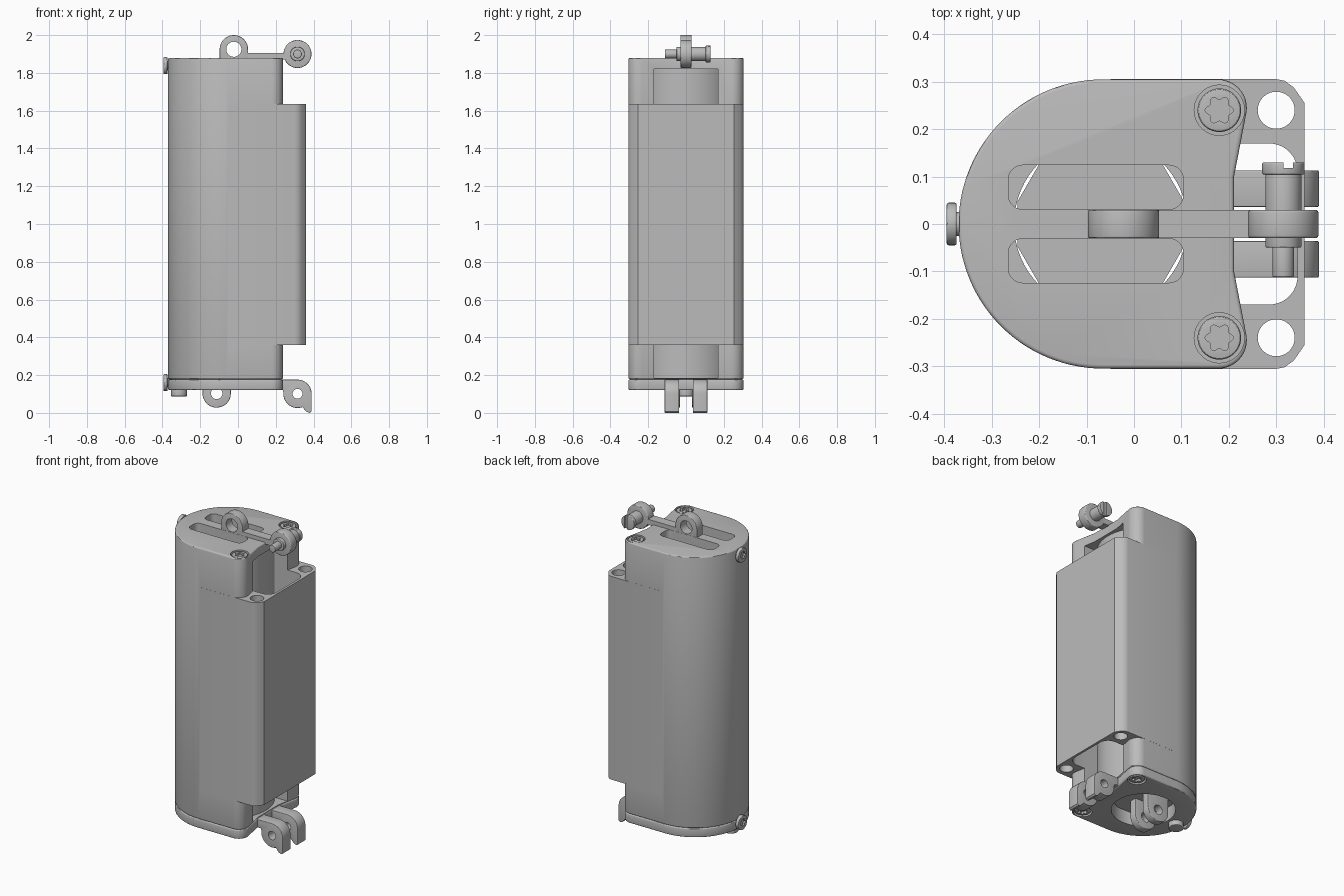
import bpy, bmesh
from math import cos, sin, pi, radians

if "Cube" in bpy.data.objects:
    bpy.data.objects.remove(bpy.data.objects["Cube"])

grey = bpy.data.materials.new("plain grey")
grey.use_nodes = True
grey.diffuse_color = (0.5, 0.5, 0.5, 1)
grey.node_tree.nodes["Principled BSDF"].inputs["Base Color"].default_value = (0.5, 0.5, 0.5, 1)


def arc(cx, cy, r, a0=0, a1=360, n=40):
    """Points on an arc; a full turn leaves out the repeated last point."""
    last = n if abs(a1 - a0) == 360 else n - 1
    angles = [radians(a0 + (a1 - a0) * i / last) for i in range(n)]
    return [(cx + r * cos(a), cy + r * sin(a)) for a in angles]


def prism(name, pts, lo, hi, axis="Z", bevel=0.0):
    """Extrude a closed profile along an axis, with optional rounded end rims."""
    place = {"Z": lambda a, b, h: (a, b, h),
             "Y": lambda a, b, h: (a, h, b),
             "X": lambda a, b, h: (h, a, b)}[axis]
    bm = bmesh.new()
    rings = [[bm.verts.new(place(a, b, h)) for a, b in pts] for h in (lo, hi)]
    caps = [bm.faces.new(ring) for ring in rings]
    rims = [e for f in caps for e in f.edges]
    for i in range(len(pts)):
        j = (i + 1) % len(pts)
        bm.faces.new((rings[0][i], rings[0][j], rings[1][j], rings[1][i]))
    bmesh.ops.recalc_face_normals(bm, faces=bm.faces)
    if bevel:
        bmesh.ops.bevel(bm, geom=rims, offset=bevel, segments=3, profile=0.5,
                        affect="EDGES")
    mesh = bpy.data.meshes.new(name)
    bm.to_mesh(mesh)
    bm.free()
    mesh.materials.append(grey)
    ob = bpy.data.objects.new(name, mesh)
    bpy.context.collection.objects.link(ob)
    smooth(ob)
    return ob


def smooth(ob):
    ob.data.shade_smooth()
    ob.data.set_sharp_from_angle(angle=radians(30))


def combine(ob, others, operation="DIFFERENCE"):
    """Apply booleans and remove the helper objects."""
    for other in others:
        other.hide_render = True
        mod = ob.modifiers.new("cut", "BOOLEAN")
        mod.operation, mod.solver, mod.object = operation, "EXACT", other
        bpy.context.view_layer.objects.active = ob
        bpy.ops.object.modifier_apply(modifier=mod.name)
        bpy.data.objects.remove(other)
    smooth(ob)
    return ob


def star(cx, cy, r):
    """Six-lobed driver recess outline."""
    return [(cx + r * (1 + 0.16 * cos(6 * t)) * cos(t),
             cy + r * (1 + 0.16 * cos(6 * t)) * sin(t))
            for t in (2 * pi * i / 48 for i in range(48))]


def rounded_slot(x0, x1, y0, y1, r):
    return (arc(x1 - r, y1 - r, r, 0, 90, 8) + arc(x0 + r, y1 - r, r, 90, 180, 8)
            + arc(x0 + r, y0 + r, r, 180, 270, 8) + arc(x1 - r, y0 + r, r, 270, 360, 8))


def mirrored(half):
    return half + [(x, -y) for x, y in reversed(half)]


BORE_X, BORE_R = -0.07, 0.183
SCREW_X, SCREW_Y = 0.18, 0.24
SIDES = (-1, 1)

# D-shaped outline with a waisted flat side
outline = mirrored([(0.211, 0.1)] + arc(0.178, 0.245, 0.06, -10, 90, 12)
                   + arc(-0.065, 0, 0.305, 90, 177, 28))

# Main housing with its projecting rectangular block
housing = prism("housing", outline, 0.178, 1.88, bevel=0.008)
block = prism("block", mirrored([(-0.05, 0.3055), (0.3, 0.3055), (0.318, 0.302),
                                 (0.337, 0.288), (0.36, 0.255)][::-1]), 0.36, 1.635)
combine(housing, [block], "UNION")

cuts = [prism("bore_cut", arc(BORE_X, 0, BORE_R, n=64), 0.1, 1.82)]
cuts.append(prism("channel_cut", mirrored(arc(0.285, 0.11, 0.06, 0, 90, 10)
                                          + [(0.05, 0.17)]), 0.185, 1.82))
for s in SIDES:
    y0, y1 = sorted((s * 0.031, s * 0.124))
    cuts.append(prism("slot_cut", rounded_slot(-0.265, 0.104, y0, y1, 0.03), 1.75, 1.95))
    cuts.append(prism("mount_cut", arc(0.3, s * 0.24, 0.039), 0.2, 1.8))
    cuts.append(prism("screw_cut", arc(SCREW_X, s * SCREW_Y, 0.053), 1.85, 1.95))
combine(housing, cuts)

# Bottom cap
cap = prism("bottom_cap", outline, 0.12, 0.178, bevel=0.008)
combine(cap, [prism("bore_cut", arc(BORE_X, 0, BORE_R, n=64), 0.0, 0.3)]
        + [prism("screw_cut", arc(SCREW_X, s * SCREW_Y, 0.053), 0.05, 0.148) for s in SIDES])

# Inner sleeve and core
sleeve = prism("inner_sleeve", arc(BORE_X, 0, 0.265, n=64), 0.18, 1.825)
combine(sleeve, [prism("bore_cut", arc(BORE_X, 0, BORE_R, n=64), 0.1, 1.9)])
prism("inner_core", arc(BORE_X, 0, BORE_R - 0.001, 15, 375, 12), 0.2, 1.79)

# Cap screws with lobed recesses, top and bottom
for s in SIDES:
    for lo, hi, r0, r1, place in ((1.845, 1.877, 1.862, 1.9, "top"),
                                  (0.123, 0.155, 0.1, 0.138, "bottom")):
        side = "left" if s > 0 else "right"
        screw = prism(f"{place}_screw_{side}", arc(SCREW_X, s * SCREW_Y, 0.046),
                      lo, hi, bevel=0.005)
        combine(screw, [prism("star_cut", star(SCREW_X, s * SCREW_Y, 0.026), r0, r1)])

# Side screws on the curved wall
for z, place in ((1.838, "upper"), (0.16, "lower")):
    screw = prism(f"{place}_side_screw", arc(0, z, 0.045), -0.395, -0.374, "X", 0.004)
    combine(screw, [prism("star_cut", star(0, z, 0.022), -0.45, -0.383, "X")])
    prism(f"{place}_side_screw_shank", arc(0, z, 0.025), -0.38, -0.34, "X")

# Top eye, arm and end ring
eye = prism("top_eye", arc(-0.022, 1.925, 0.075, 0, 180, 32)
            + [(-0.097, 1.87), (0.053, 1.87)], -0.03, 0.03, "Y", 0.004)
combine(eye, [prism("eye_cut", arc(-0.022, 1.925, 0.04), -0.1, 0.1, "Y")])
prism("top_arm", [(0.04, 1.87), (0.26, 1.87), (0.26, 1.905), (0.04, 1.905)],
      -0.03, 0.03, "Y")
prism("arm_end_ring", arc(0.315, 1.9, 0.074, n=48), -0.03, 0.03, "Y", 0.006)

# Stepped cross pin
for name, r, lo, hi in (("pin_shaft", 0.038, -0.05, 0.108), ("pin_nose", 0.023, -0.112, -0.04)):
    prism(name, arc(0.315, 1.9, r), lo, hi, "Y", 0.003)
head = prism("pin_head", arc(0.315, 1.9, 0.045), 0.104, 0.13, "Y", 0.004)
combine(head, [prism("pin_slot_cut", [(0.315, 1.8), (0.335, 1.8), (0.335, 2), (0.315, 2)],
                     0.118, 0.2, "Y")])

# Paired hinge lugs and inner fork under the cap
lug = ([(0.18, 0.125), (0.18, 0.176)] + arc(0.315, 0.101, 0.075, 90, 0, 14)
       + [(0.39, 0.008), (0.38, 0.0), (0.362, 0.006)]
       + arc(0.315, 0.101, 0.075, -70, -195, 18))
lug = lug[:-1] + [(0.235, 0.125)]
for s in SIDES:
    side = "left" if s > 0 else "right"
    lo, hi = sorted((s * 0.036, s * 0.113))
    hinge = prism(f"hinge_lug_{side}", lug, lo, hi, "Y", 0.003)
    combine(hinge, [prism("hinge_cut", arc(0.315, 0.101, 0.026), -0.2, 0.2, "Y")])
    lo, hi = sorted((s * 0.032, s * 0.08))
    fork = prism(f"inner_fork_{side}", arc(-0.113, 0.103, 0.075, 180, 360, 28)
                 + [(-0.038, 0.21), (-0.188, 0.21)], lo, hi, "Y", 0.004)
    combine(fork, [prism("fork_cut", arc(-0.113, 0.103, 0.03), -0.2, 0.2, "Y")])

# Small foot under the cap
prism("bottom_peg", arc(-0.312, 0, 0.043), 0.088, 0.13, bevel=0.004)
